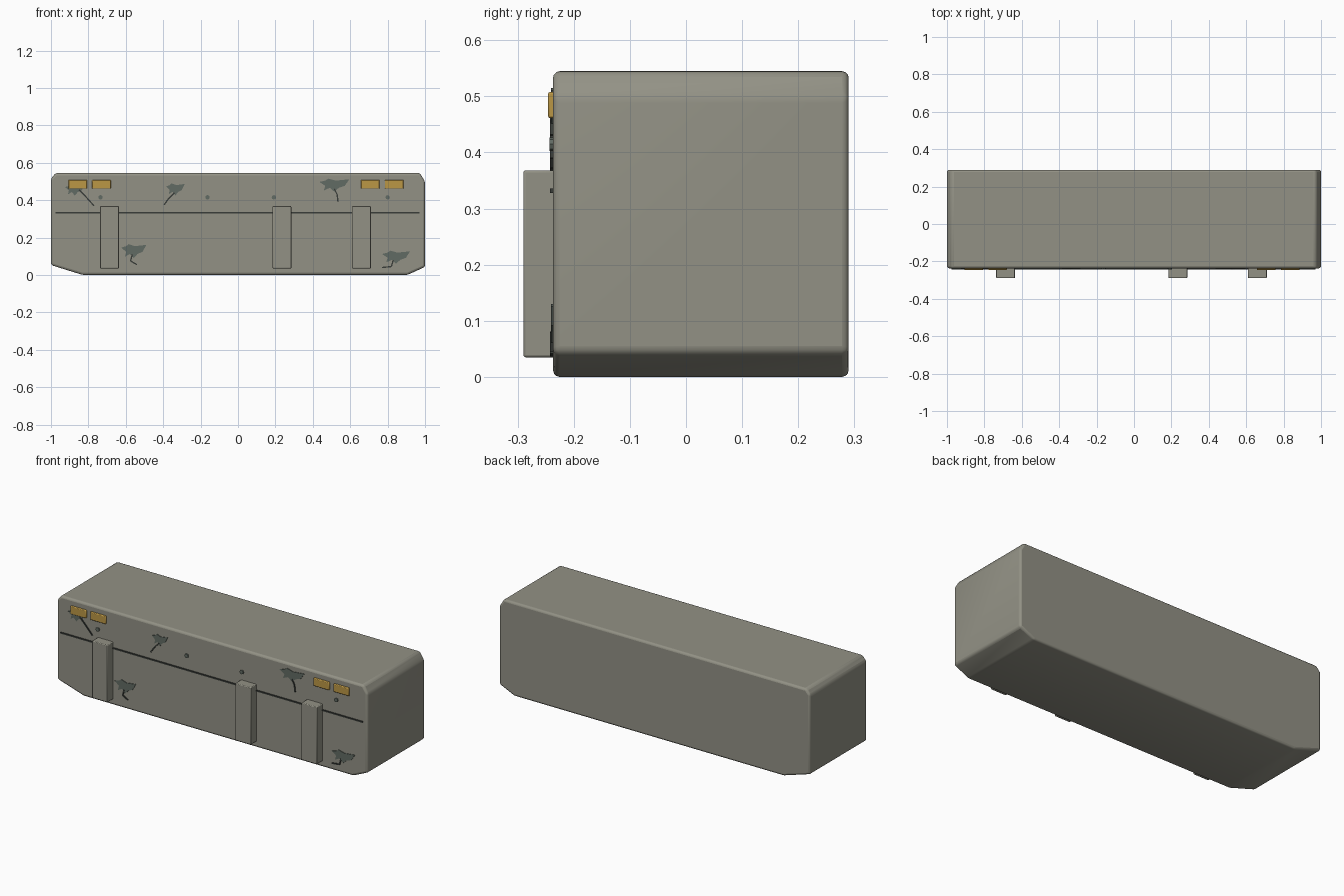
import bpy, bmesh, math
from mathutils import Matrix

cube = bpy.data.objects.get("Cube")
if cube:
    bpy.data.objects.remove(cube, do_unlink=True)

FRONT = -0.237


def material(name, color):
    m = bpy.data.materials.new(name)
    m.use_nodes = True
    m.diffuse_color = (*color, 1)
    node = next(n for n in m.node_tree.nodes if n.type == 'BSDF_PRINCIPLED')
    node.inputs["Base Color"].default_value = (*color, 1)
    return m


CONCRETE = material("warm grey concrete", (0.29, 0.285, 0.235))
AMBER = material("amber reflector", (0.50, 0.31, 0.06))
CHIP = material("chipped grey green", (0.12, 0.145, 0.125))
DARK = material("dark seam", (0.04, 0.045, 0.04))


def prism(name, outline, y0, y1, mat, bevel=0.0, segments=2):
    """Extrude an (x, z) outline from y0 back to y1."""
    bm = bmesh.new()
    face = bm.faces.new([bm.verts.new((x, y0, z)) for x, z in outline])
    new = bmesh.ops.extrude_face_region(bm, geom=[face])["geom"]
    for v in new:
        if isinstance(v, bmesh.types.BMVert):
            v.co.y = y1
    bmesh.ops.recalc_face_normals(bm, faces=bm.faces)
    mesh = bpy.data.meshes.new(name)
    bm.to_mesh(mesh)
    bm.free()
    ob = bpy.data.objects.new(name, mesh)
    bpy.context.collection.objects.link(ob)
    mesh.materials.append(mat)
    if bevel:
        mod = ob.modifiers.new("rounded edges", 'BEVEL')
        mod.width = bevel
        mod.segments = segments
        mod.limit_method = 'ANGLE'
        mod.angle_limit = math.radians(10)
        bpy.ops.object.select_all(action='DESELECT')
        ob.select_set(True)
        bpy.context.view_layer.objects.active = ob
        bpy.ops.object.shade_smooth_by_angle(angle=math.radians(35))
    return ob


def box(name, x0, x1, z0, z1, y0, mat, bevel):
    return prism(name, [(x0, z0), (x1, z0), (x1, z1), (x0, z1)], y0, FRONT + 0.01, mat, bevel)


# Main block with unequal chamfered ends
prism("barrier_block",
      [(-0.83, 0), (0.905, 0), (1, 0.043), (1, 0.5), (0.972, 0.545),
       (-0.975, 0.545), (-1, 0.515), (-1, 0.053)],
      FRONT, 0.29, CONCRETE, 0.012, 3)

# Upright ribs on the front
for i, x in enumerate((-0.687, 0.235, 0.66)):
    box(f"front_rib_{i + 1}", x - 0.05, x + 0.05, 0.035, 0.368, -0.29, CONCRETE, 0.004)

# Long horizontal seam
box("front_seam", -0.975, 0.97, 0.328, 0.336, -0.242, DARK, 0)

# Amber reflectors
for i, x in enumerate((-0.857, -0.73, 0.707, 0.835)):
    box(f"reflector_{i + 1}", x - 0.05, x + 0.05, 0.461, 0.508, -0.246, AMBER, 0.004)

# Round bolt heads
for i, x in enumerate((-0.735, -0.163, 0.192, 0.8)):
    ring = [(x + 0.012 * math.cos(a * math.tau / 8), 0.415 + 0.012 * math.sin(a * math.tau / 8))
            for a in range(8)]
    prism(f"bolt_{i + 1}", ring, -0.243, FRONT + 0.01, CHIP)

# Ragged chips, each with a thin crack running from it
RAGGED = [(0, .75), (.2, .85), (.3, 1), (.55, .85), (1, .95), (.85, .45),
          (.65, .3), (.5, 0), (.35, .3), (.15, .1), (.2, .45)]
CHIPS = [(-0.925, -0.82, 0.425, 0.485, [(-0.85, 0.455), (-0.815, 0.42), (-0.77, 0.37)]),
         (-0.385, -0.285, 0.425, 0.49, [(-0.34, 0.44), (-0.37, 0.41), (-0.395, 0.375)]),
         (0.435, 0.595, 0.445, 0.515, [(0.515, 0.46), (0.53, 0.43), (0.535, 0.39)]),
         (-0.625, -0.49, 0.09, 0.165, [(-0.565, 0.11), (-0.575, 0.075), (-0.54, 0.055)]),
         (0.77, 0.92, 0.06, 0.13, [(0.83, 0.08), (0.82, 0.045), (0.77, 0.04)])]
for i, (x0, x1, z0, z1, crack) in enumerate(CHIPS):
    chip = [(x0 + (x1 - x0) * u, z0 + (z1 - z0) * v) for u, v in RAGGED]
    prism(f"chip_{i + 1}", chip, -0.2405, FRONT + 0.005, CHIP)
    for j, (a, b) in enumerate(zip(crack, crack[1:])):
        dx, dz = b[0] - a[0], b[1] - a[1]
        k = 0.0035 / math.hypot(dx, dz)
        ox, oz = -dz * k, dx * k
        prism(f"crack_{i + 1}_{j + 1}",
              [(a[0] + ox, a[1] + oz), (b[0] + ox, b[1] + oz),
               (b[0] - ox, b[1] - oz), (a[0] - ox, a[1] - oz)],
              -0.242, FRONT + 0.005, DARK)
